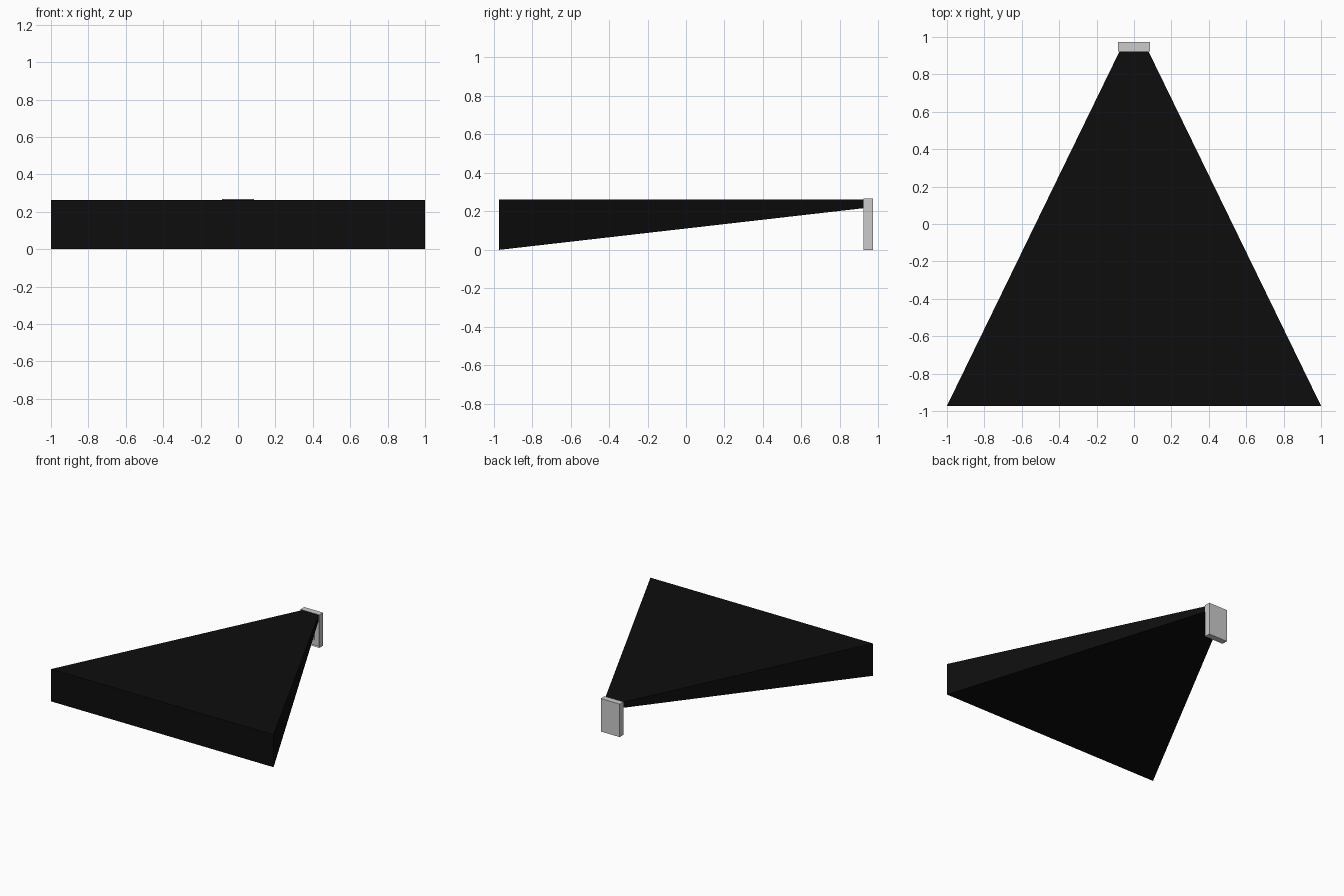
import bpy, bmesh

if "Cube" in bpy.data.objects:
    bpy.data.objects.remove(bpy.data.objects["Cube"])


def frustum(name, front, back):
    """Solid joining two upright rectangles, each (y, half_width, z_low, z_high)."""
    bm = bmesh.new()
    rings = []
    for y, w, lo, hi in (front, back):
        rings.append([bm.verts.new(p) for p in
                      ((-w, y, lo), (w, y, lo), (w, y, hi), (-w, y, hi))])
    a, b = rings
    front_face = bm.faces.new(a)
    bm.faces.new(b[::-1])
    for i in range(4):
        j = (i + 1) % 4
        bm.faces.new((a[j], a[i], b[i], b[j]))
    bmesh.ops.recalc_face_normals(bm, faces=bm.faces[:])
    return bm, front_face


def finish(bm, name):
    mesh = bpy.data.meshes.new(name)
    bm.to_mesh(mesh)
    bm.free()
    ob = bpy.data.objects.new(name, mesh)
    bpy.context.collection.objects.link(ob)
    return ob


# Black wedge that widens and deepens towards the front
bm, _ = frustum("wedge", (-0.972, 1.0, 0.0, 0.262), (0.926, 0.076, 0.217, 0.262))
wedge = finish(bm, "wedge_body")
black = bpy.data.materials.new("black")
black.diffuse_color = (0.004, 0.004, 0.004, 1)
black.use_nodes = True
black.node_tree.nodes["Principled BSDF"].inputs["Base Color"].default_value = black.diffuse_color
wedge.data.materials.append(black)

# Upright grey plate at the narrow end, with a shallow framed front
bm, face = frustum("plate", (0.923, 0.085, 0.0, 0.268), (0.972, 0.085, 0.0, 0.268))
bmesh.ops.inset_region(bm, faces=[face], thickness=0.012, depth=0)
bmesh.ops.translate(bm, verts=face.verts[:], vec=(0, 0.006, 0))
finish(bm, "end_plate")

# Small raised pad on the lower front of the plate
bm, _ = frustum("pad", (0.924, 0.035, 0.05, 0.13), (0.935, 0.04, 0.045, 0.135))
finish(bm, "plate_pad")
